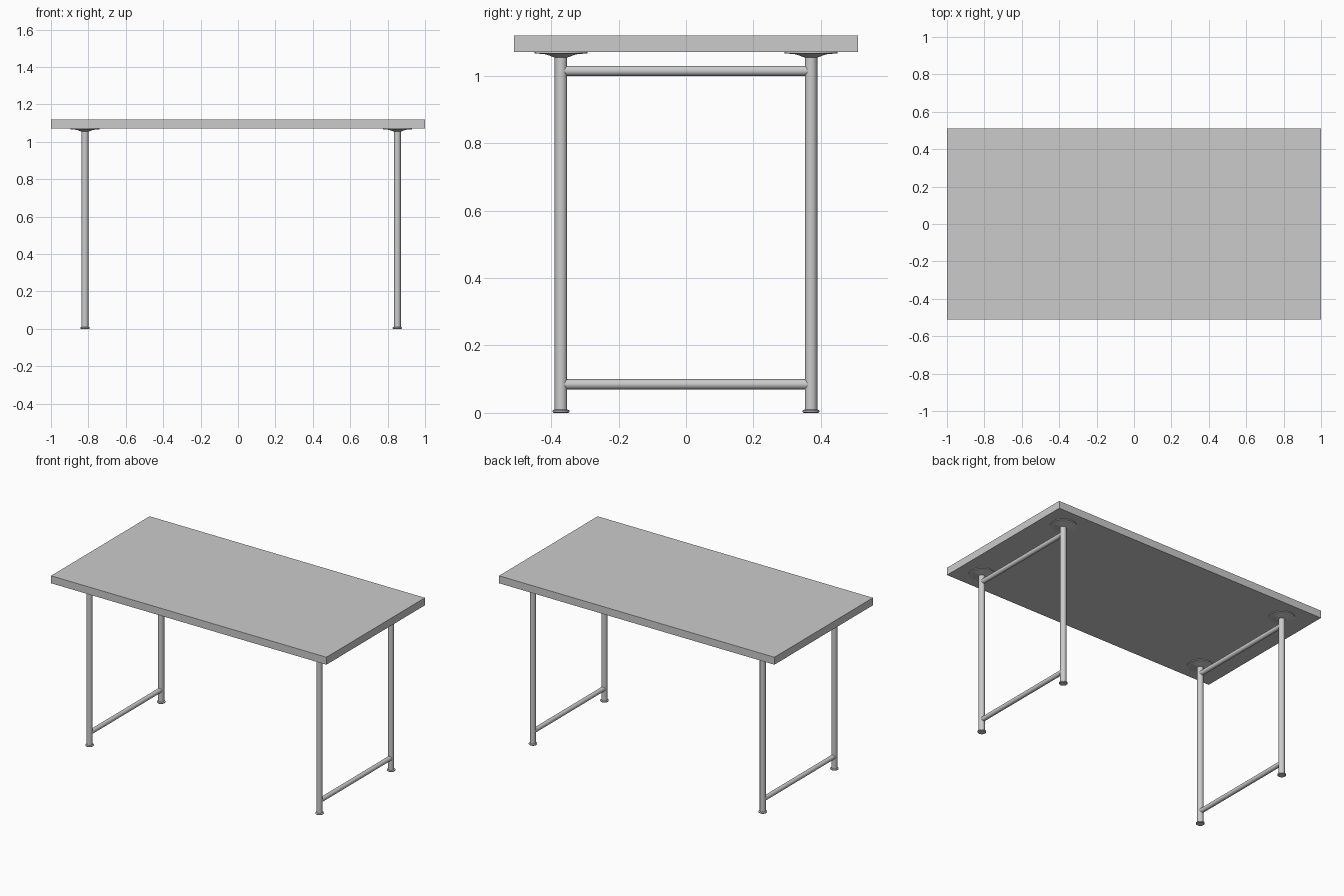
import bpy, bmesh, math
from mathutils import Matrix

if "Cube" in bpy.data.objects:
    bpy.data.objects.remove(bpy.data.objects["Cube"])

LEG_X = (-0.818, 0.852)
LEG_Y = 0.371
SIDES = 32


def finish(name, bm, smooth=True):
    bmesh.ops.recalc_face_normals(bm, faces=bm.faces)
    mesh = bpy.data.meshes.new(name)
    bm.to_mesh(mesh)
    bm.free()
    obj = bpy.data.objects.new(name, mesh)
    bpy.context.collection.objects.link(obj)
    if smooth:
        bpy.ops.object.select_all(action='DESELECT')
        obj.select_set(True)
        bpy.context.view_layer.objects.active = obj
        bpy.ops.object.shade_smooth_by_angle(angle=math.radians(30))
    return obj


def lathe(name, profile, location):
    """Closed round solid from (radius, z) rings, capped at both ends."""
    bm = bmesh.new()
    rings = []
    for r, z in profile:
        rings.append([bm.verts.new((r * math.cos(a), r * math.sin(a), z))
                      for a in (2 * math.pi * i / SIDES for i in range(SIDES))])
    for low, high in zip(rings, rings[1:]):
        for i in range(SIDES):
            j = (i + 1) % SIDES
            bm.faces.new((low[i], low[j], high[j], high[i]))
    bm.faces.new(rings[0])
    bm.faces.new(rings[-1])
    obj = finish(name, bm)
    obj.location = location
    return obj


# Table top
bm = bmesh.new()
bmesh.ops.create_cube(bm, size=1, matrix=Matrix.Translation((0, 0, 1.0955))
                      @ Matrix.Diagonal((2.0, 1.022, 0.049, 1)))
finish("table_top", bm, smooth=False)

for side, x in zip(("left", "right"), LEG_X):
    for end, y in (("front", -LEG_Y), ("back", LEG_Y)):
        tag = f"{side}_{end}"
        # Upright tube
        lathe(f"leg_{tag}", [(0.0185, 0.004), (0.0185, 1.06)], (x, y, 0))
        # Foot cap
        lathe(f"foot_{tag}", [(0.022, 0), (0.0255, 0.003), (0.0255, 0.007),
                              (0.0195, 0.010)], (x, y, 0))
        # Mounting flange flaring out under the top
        lathe(f"flange_{tag}", [(0.020, 1.055), (0.045, 1.064),
                                (0.078, 1.067), (0.078, 1.0715)], (x, y, 0))
    # Cross rails between the two legs
    for level, z in (("lower", 0.085), ("upper", 1.015)):
        rail = lathe(f"{level}_rail_{side}", [(0.015, -LEG_Y), (0.015, LEG_Y)], (x, 0, z))
        rail.rotation_euler.x = math.pi / 2
